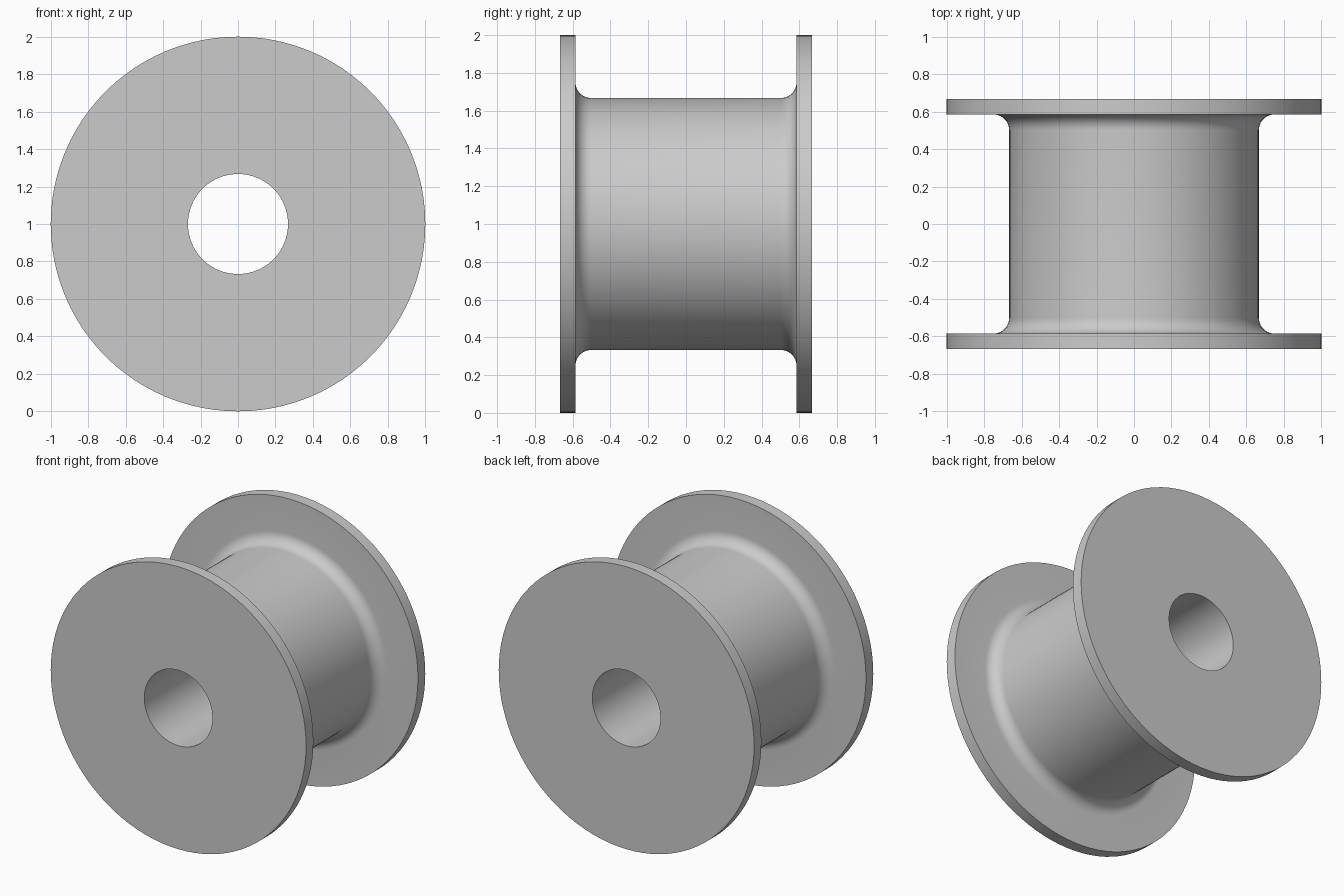
import bpy, bmesh, math

if "Cube" in bpy.data.objects:
    bpy.data.objects.remove(bpy.data.objects["Cube"])

SEGMENTS = 96
RIM, DRUM, BORE = 1.0, 0.667, 0.267       # radii
OUTER, INNER, FILLET = 0.667, 0.585, 0.083  # flange faces along y, fillet radius

# Half cross-section (radius, y): bore, flange, then concave fillet down to the drum
half = [(BORE, OUTER), (RIM, OUTER), (RIM, INNER)]
for i in range(11):
    a = math.radians(90 * i / 10)
    half.append((DRUM + FILLET * (1 - math.sin(a)),
                 INNER - FILLET * (1 - math.cos(a))))
profile = half + [(r, -y) for r, y in reversed(half)]

# Spin the closed profile around the y axis at z = 1
bm = bmesh.new()
rings = []
for s in range(SEGMENTS):
    t = 2 * math.pi * s / SEGMENTS
    rings.append([bm.verts.new((r * math.sin(t), y, 1 + r * math.cos(t)))
                  for r, y in profile])
n = len(profile)
for s in range(SEGMENTS):
    a, b = rings[s], rings[(s + 1) % SEGMENTS]
    for i in range(n):
        j = (i + 1) % n
        bm.faces.new((a[i], a[j], b[j], b[i]))
bmesh.ops.recalc_face_normals(bm, faces=bm.faces[:])
mesh = bpy.data.meshes.new("spool")
bm.to_mesh(mesh)
bm.free()

spool = bpy.data.objects.new("spool", mesh)
bpy.context.collection.objects.link(spool)

# Plain grey
grey = bpy.data.materials.new("light_grey")
grey.diffuse_color = (0.6, 0.6, 0.6, 1)
grey.use_nodes = True
grey.node_tree.nodes["Principled BSDF"].inputs["Base Color"].default_value = grey.diffuse_color
mesh.materials.append(grey)

# Smooth round surfaces, crisp rims
bpy.context.view_layer.objects.active = spool
spool.select_set(True)
bpy.ops.object.shade_smooth_by_angle(angle=math.radians(30))
